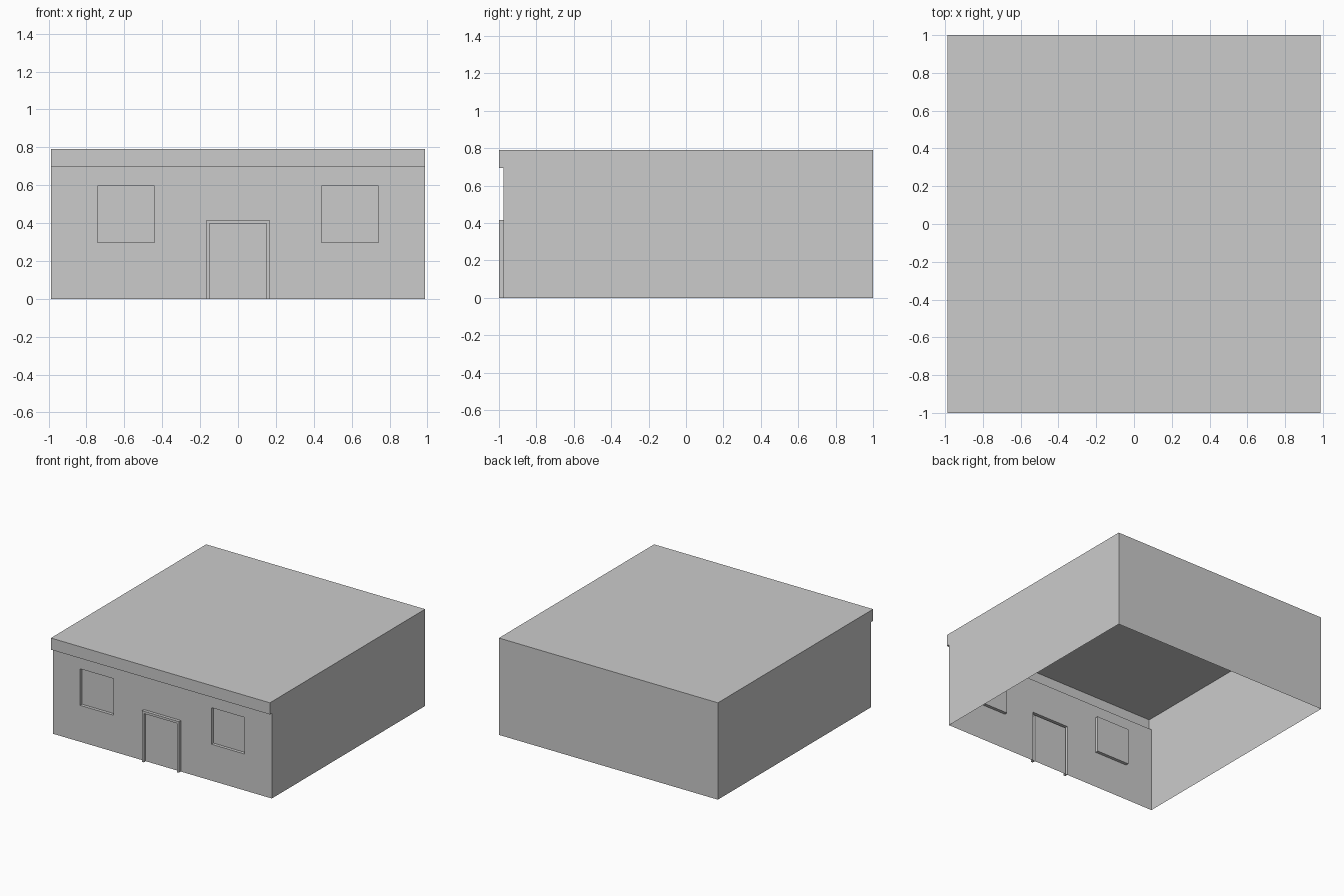
import bpy, bmesh
from mathutils import Vector

if "Cube" in bpy.data.objects:
    bpy.data.objects.remove(bpy.data.objects["Cube"])

W, WALL_Y, STEP = 0.988, -0.975, 0.025
BAND_Z, TOP = 0.695, 0.79


def finish(bm, name):
    mesh = bpy.data.meshes.new(name)
    bm.to_mesh(mesh)
    bm.free()
    obj = bpy.data.objects.new(name, mesh)
    bpy.context.collection.objects.link(obj)


def push(bm, inside, dy):
    """Extrude the wall faces whose centre passes the test along y."""
    faces = [f for f in bm.faces
             if f.normal.y < -0.9 and inside(*f.calc_center_median().xz)]
    out = bmesh.ops.extrude_face_region(bm, geom=faces)["geom"]
    verts = [v for v in out if isinstance(v, bmesh.types.BMVert)]
    bmesh.ops.translate(bm, verts=verts, vec=(0, dy, 0))
    old = [f for f in faces if f.is_valid]
    if old:
        bmesh.ops.delete(bm, geom=old, context='FACES')
    bm.normal_update()


# Hollow shell: sides, back, flat roof and overhanging front band, open below
profile = [(WALL_Y, 0), (WALL_Y, BAND_Z), (-1, BAND_Z), (-1, TOP), (1, TOP), (1, 0)]
bm = bmesh.new()
left, right = [[bm.verts.new((x, y, z)) for y, z in profile] for x in (-W, W)]
for i in range(1, len(profile) - 1):
    bm.faces.new((left[i], right[i], right[i + 1], left[i + 1]))
bm.faces.new(left)
bm.faces.new(right[::-1])
finish(bm, "building_shell")

# Front wall: one sheet cut along the window and door lines
bm = bmesh.new()
corners = [(-W, 0), (W, 0), (W, BAND_Z), (-W, BAND_Z)]
bm.faces.new([bm.verts.new((x, WALL_Y, z)) for x, z in corners])
cuts = [((s * x, 0, 0), (1, 0, 0)) for x in (0.15, 0.167, 0.442, 0.741) for s in (-1, 1)]
cuts += [((0, 0, z), (0, 0, 1)) for z in (0.297, 0.398, 0.417, 0.595)]
for co, no in cuts:
    bmesh.ops.bisect_plane(bm, geom=bm.verts[:] + bm.edges[:] + bm.faces[:],
                           plane_co=Vector(co), plane_no=Vector(no))
bm.normal_update()

# Recessed windows
push(bm, lambda x, z: 0.442 < abs(x) < 0.741 and 0.297 < z < 0.595, STEP)
# Raised door frame around the flush door
push(bm, lambda x, z: abs(x) < 0.167 and z < 0.417 and (abs(x) > 0.15 or z > 0.398), -STEP)
finish(bm, "front_wall")
